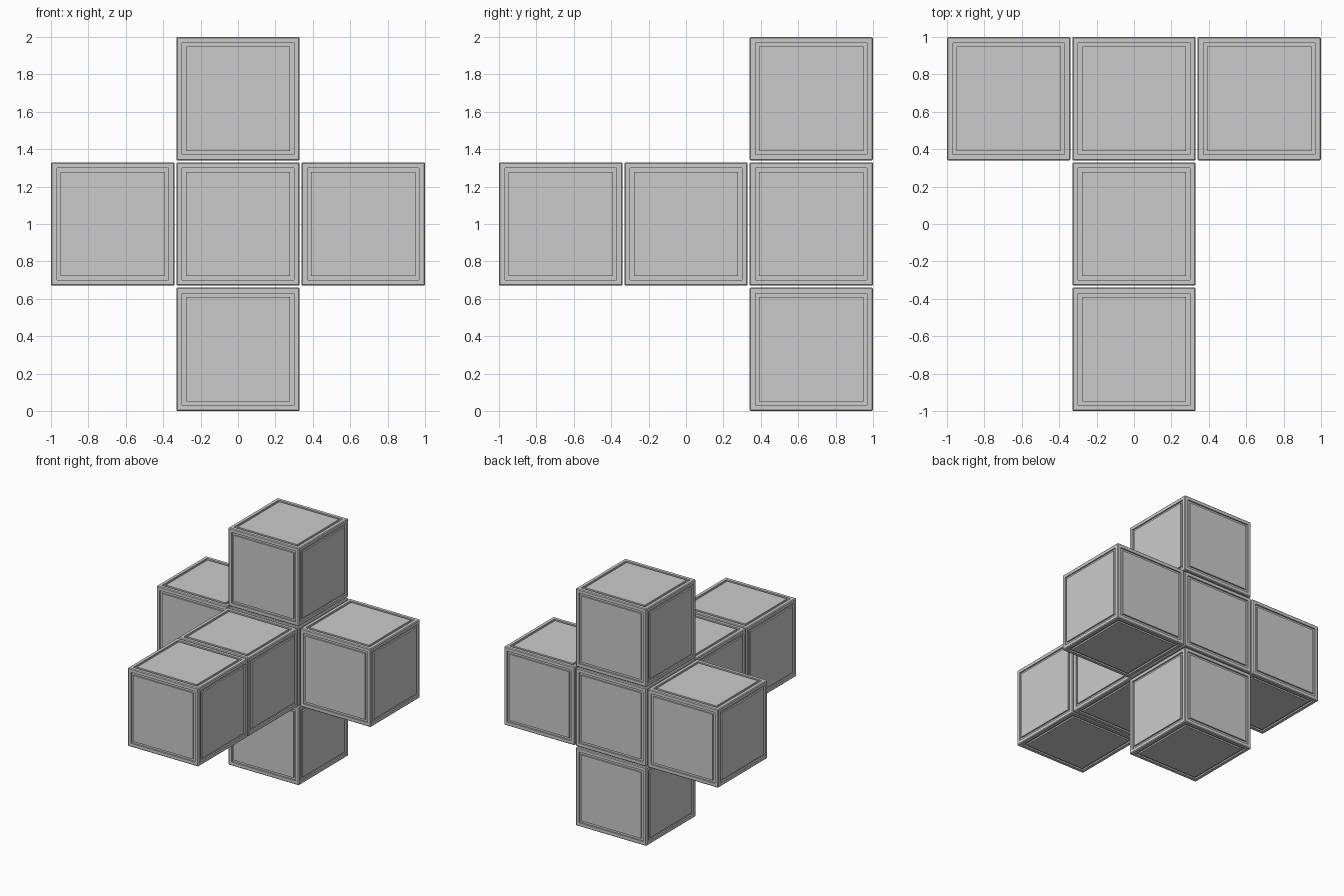
import bpy, bmesh
from mathutils import Vector

if "Cube" in bpy.data.objects:
    bpy.data.objects.remove(bpy.data.objects["Cube"])

SIZE, PITCH = 0.66, 0.67      # cube edge and centre spacing
RIM, GROOVE, DEPTH = 0.042, 0.028, 0.012
EDGE = 0.006


def panel_cube(name, loc):
    """Cube with softened edges and a square groove framing each face."""
    bm = bmesh.new()
    bmesh.ops.create_cube(bm, size=SIZE)
    bmesh.ops.bevel(bm, geom=bm.edges[:], offset=EDGE, segments=1,
                    affect='EDGES', profile=0.5)
    sides = [f for f in bm.faces if f.calc_area() > 0.3]
    # rim around each face
    bmesh.ops.inset_individual(bm, faces=sides, thickness=RIM - EDGE)
    # ring that is sunk to form the groove
    for f in sides:
        ring = bmesh.ops.inset_individual(bm, faces=[f], thickness=GROOVE)["faces"]
        n = f.normal.copy()
        out = bmesh.ops.extrude_face_region(bm, geom=ring)["geom"]
        bmesh.ops.delete(bm, geom=[r for r in ring if r.is_valid], context='FACES_ONLY')
        verts = [v for v in out if isinstance(v, bmesh.types.BMVert)]
        bmesh.ops.translate(bm, verts=verts, vec=-n * DEPTH)
    bmesh.ops.recalc_face_normals(bm, faces=bm.faces[:])
    me = bpy.data.meshes.new(name)
    bm.to_mesh(me)
    bm.free()
    ob = bpy.data.objects.new(name, me)
    ob.location = Vector(loc)
    bpy.context.collection.objects.link(ob)


# cross of five cubes at the back, arm of two cubes to the front
cubes = {
    "centre_cube": (0, 1, 0),
    "top_cube": (0, 1, 1),
    "bottom_cube": (0, 1, -1),
    "left_cube": (-1, 1, 0),
    "right_cube": (1, 1, 0),
    "arm_inner_cube": (0, 0, 0),
    "arm_outer_cube": (0, -1, 0),
}
for name, (x, y, z) in cubes.items():
    panel_cube(name, (x * PITCH, y * PITCH, 1 + z * PITCH))
